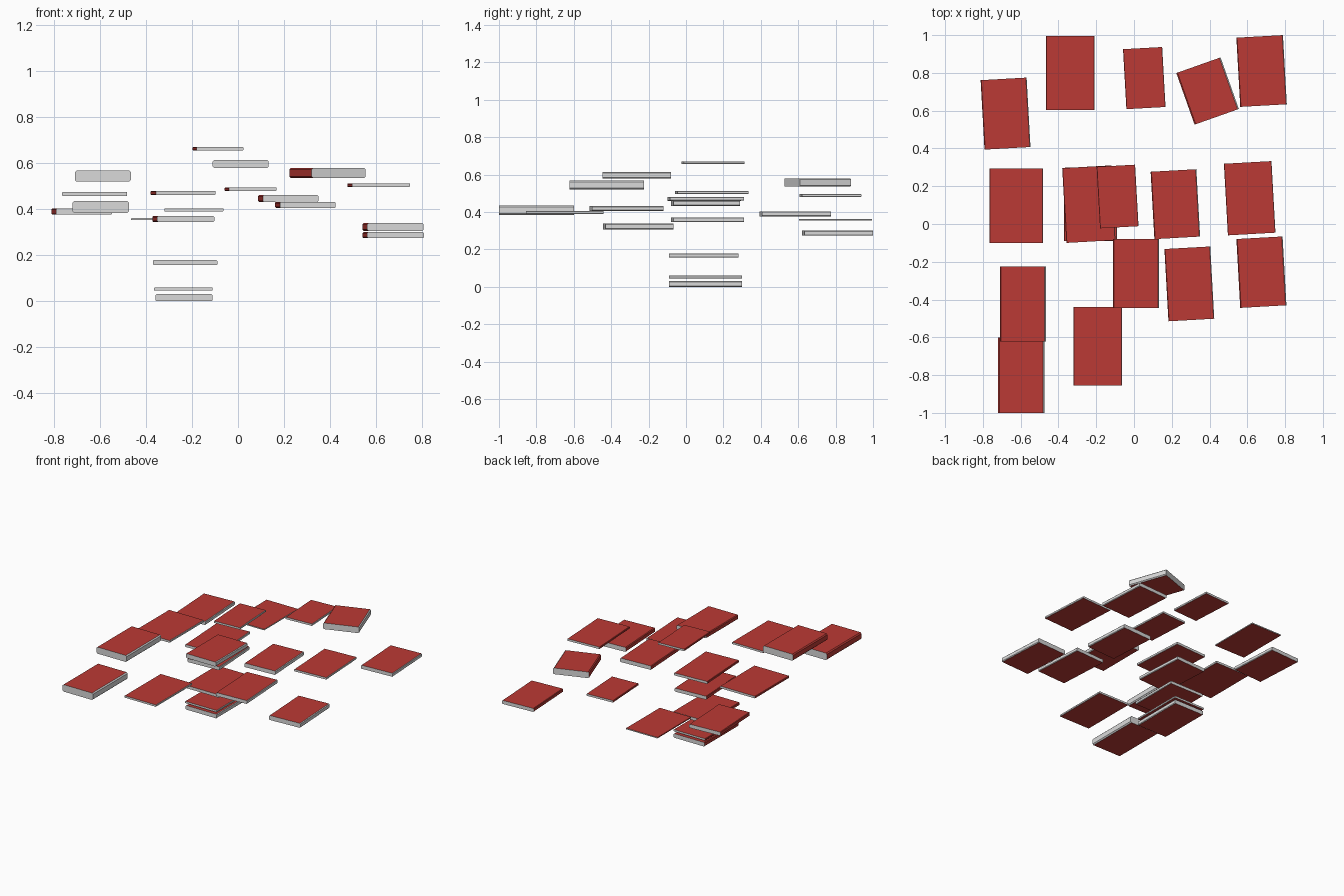
import bpy
import bmesh
from math import radians, sin, cos
from mathutils import Matrix, Vector

default_cube = bpy.data.objects.get("Cube")
if default_cube:
    bpy.data.objects.remove(default_cube, do_unlink=True)


def make_material(name, color):
    material = bpy.data.materials.new(name)
    material.use_nodes = True
    material.diffuse_color = color
    shader = next(n for n in material.node_tree.nodes if n.type == "BSDF_PRINCIPLED")
    shader.inputs["Base Color"].default_value = color
    return material


cover_red = make_material("cover red", (0.5, 0.042, 0.035, 1))
page_white = make_material("page white", (0.7, 0.7, 0.7, 1))


def make_book(name, x_span, y_span, z_span, turn=0):
    """Closed book whose turned footprint fills the given spans (hundredths)."""
    x_low, x_high = (value / 100 for value in x_span)
    y_low, y_high = (value / 100 for value in y_span)
    z_low, z_high = (value / 100 for value in z_span)
    c, s = cos(radians(turn)), sin(radians(turn))
    span_x, span_y = x_high - x_low, y_high - y_low
    shrink = c * c - s * s
    width = (span_x * c - span_y * s) / shrink
    depth = (span_y * c - span_x * s) / shrink
    thickness = z_high - z_low

    # Profile with slightly eased spine and fore-edge corners
    ease = thickness * 0.15
    half_w, half_t = width / 2, thickness / 2
    corner = [(half_w - ease, half_t), (half_w, half_t - ease)]
    profile = corner + [(x, -z) for x, z in reversed(corner)]
    profile += [(-x, z) for x, z in reversed(profile)]

    # Extrude the profile from the tail to the head of the book
    bm = bmesh.new()
    tail = bm.faces.new([bm.verts.new((x, -depth / 2, z)) for x, z in profile])
    extruded = bmesh.ops.extrude_face_region(bm, geom=[tail])
    head = [v for v in extruded["geom"] if isinstance(v, bmesh.types.BMVert)]
    bmesh.ops.translate(bm, verts=head, vec=Vector((0, depth, 0)))
    bmesh.ops.recalc_face_normals(bm, faces=bm.faces)
    bm.normal_update()

    # Boards and spine are red, the three open edges are pages
    for face in bm.faces:
        is_cover = abs(face.normal.z) > 0.9 or face.normal.x < -0.5
        face.material_index = 0 if is_cover else 1

    mesh = bpy.data.meshes.new(name)
    bm.to_mesh(mesh)
    bm.free()
    mesh.materials.append(cover_red)
    mesh.materials.append(page_white)
    book = bpy.data.objects.new(name, mesh)
    bpy.context.collection.objects.link(book)
    centre = Vector((x_low + x_high, y_low + y_high, z_low + z_high)) / 2
    book.matrix_world = Matrix.Translation(centre) @ Matrix.Rotation(radians(turn), 4, "Z")
    return book


# Books lying square
square_books = {
    "stack_bottom_book": ((-36, -11), (-9, 30), (0, 3)),
    "stack_second_book": ((-36.5, -11), (-9, 30), (4.5, 5.9)),
    "stack_third_book": ((-37, -9), (-9, 28), (15.7, 17.8)),
    "centre_front_book": ((-11, 13.3), (-44.6, -8), (58, 61.3)),
    "right_front_upper_book": ((-71, -46.6), (-62.2, -22.5), (52, 56.8)),
    "right_front_lower_book": ((-72, -47.4), (-100, -60), (38.4, 43.5)),
    "right_middle_book": ((-76.5, -48.2), (-10, 29.3), (45.8, 47.4)),
    "front_book": ((-32, -6.4), (-85.6, -44), (39, 40.4)),
    "back_book": ((-46.5, -21), (60.4, 99.4), (35.3, 36.1)),
}

# Books turned a little
turned_books = {
    "stack_fourth_book": ((-37.3, -10.3), (-8, 31), (34.5, 37)),
    "stack_fifth_book": ((-38, -9.8), (-10, 31), (46.2, 48)),
    "stack_top_book": ((-19.8, 2.4), (-2.3, 31.4), (65.6, 67)),
    "right_back_book": ((-81.2, -54.8), (39.4, 77.5), (37.6, 40.3)),
    "left_middle_book": ((47.6, 74.9), (-6, 33.3), (49.7, 51.2)),
    "centre_back_book": ((-5.8, 16.7), (60.8, 93.7), (48, 49.5)),
    "inner_middle_book": ((8.8, 35), (-8, 29), (43.2, 46.1)),
    "inner_front_book": ((16.1, 42.5), (-51.5, -11.9), (40.6, 43.1)),
    "left_front_book": ((54.2, 80.7), (-44.4, -6.6), (30.6, 33.9)),
    "left_back_book": ((54.2, 80.9), (62, 100), (27.4, 30)),
}

for name, spans in square_books.items():
    make_book(name, *spans)
for name, spans in turned_books.items():
    make_book(name, *spans, turn=3.2)

# The one book lying well askew
make_book("askew_back_book", (22.4, 55.5), (52.6, 88.2), (53.5, 58), turn=19.5)
